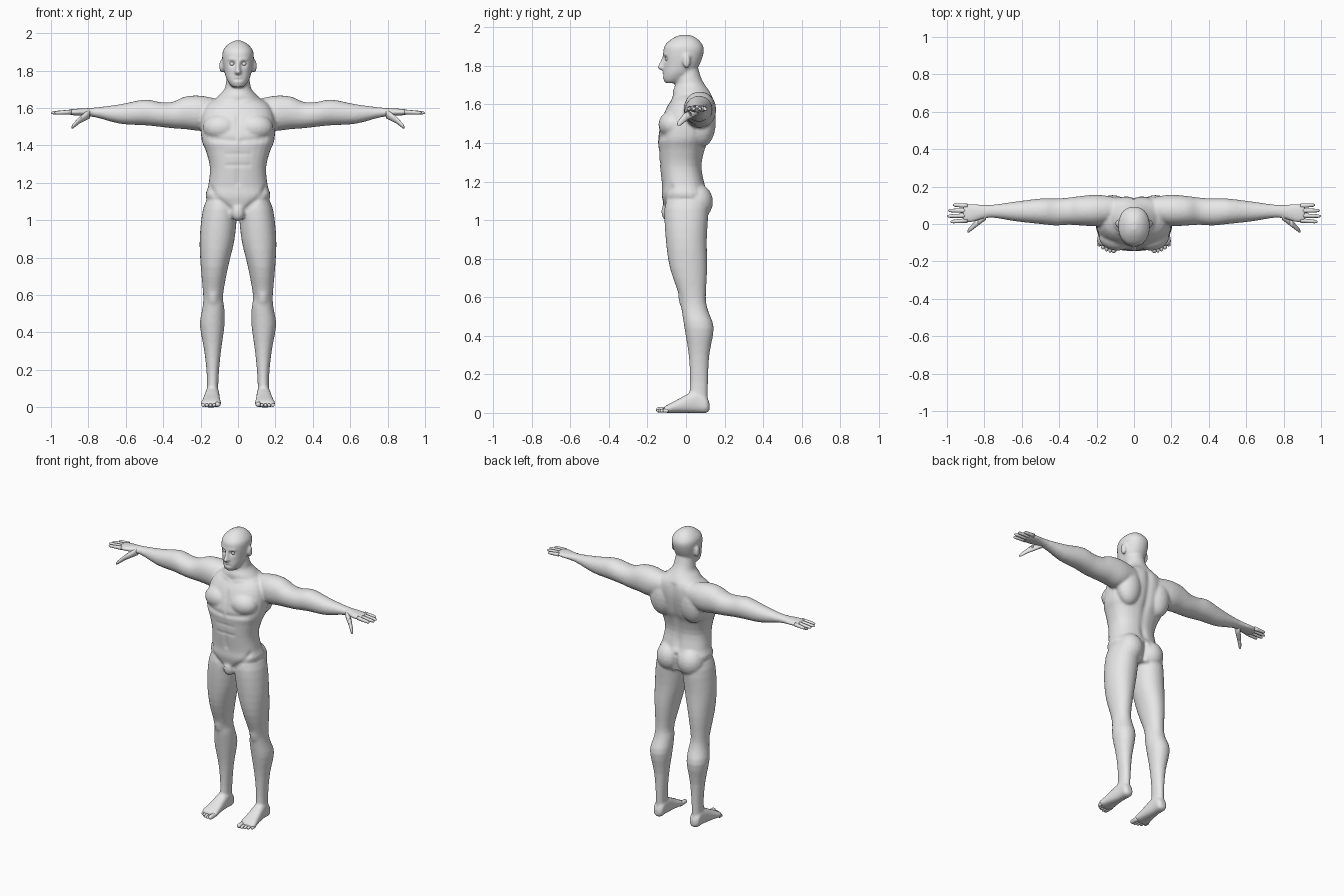
import bpy, bmesh, math
from mathutils import Vector, Matrix

if "Cube" in bpy.data.objects:
    bpy.data.objects.remove(bpy.data.objects["Cube"])

skin = bpy.data.materials.new("light_grey")
skin.diffuse_color = (0.8, 0.8, 0.8, 1)
skin.use_nodes = True
skin.node_tree.nodes["Principled BSDF"].inputs["Base Color"].default_value = skin.diffuse_color
bm = bmesh.new()
BOTH = (1, -1)


def spline(p0, p1, p2, p3, t):
    return [0.5 * (2 * b + (c - a) * t + (2 * a - 5 * b + 4 * c - d) * t * t
            + (3 * b - a - 3 * c + d) * t ** 3) for a, b, c, d in zip(p0, p1, p2, p3)]


def loft(axis, rings, power=2.0, sides=(1,), n=28, steps=3):
    """Skin rounded sections (t, u0, u1, v0, v1) along an axis, for each side."""
    dense = []
    for i in range(len(rings) - 1):
        ends = (rings[max(i - 1, 0)], rings[i], rings[i + 1], rings[min(i + 2, len(rings) - 1)])
        dense += [spline(*ends, k / steps) for k in range(steps)]
    dense.append(rings[-1])
    for s in sides:
        loops = []
        for t, u0, u1, v0, v1 in dense:
            loop = []
            for k in range(n):
                a = math.tau * k / n
                c, d = math.cos(a), math.sin(a)
                u = (u0 + u1) / 2 + (u1 - u0) / 2 * math.copysign(abs(c) ** (2 / power), c)
                v = (v0 + v1) / 2 + (v1 - v0) / 2 * math.copysign(abs(d) ** (2 / power), d)
                x, y, z = {"x": (t, u, v), "y": (u, t, v), "z": (u, v, t)}[axis]
                loop.append(bm.verts.new((s * x, y, z)))
            loops.append(loop)
        faces = [bm.faces.new(loops[0]), bm.faces.new(loops[-1])]
        for l0, l1 in zip(loops, loops[1:]):
            for k in range(n):
                j = (k + 1) % n
                faces.append(bm.faces.new((l0[k], l0[j], l1[j], l1[k])))
        bmesh.ops.recalc_face_normals(bm, faces=faces)


def trunk(rings, power=2.0):
    """Upright symmetric part from (z, half width, front, back)."""
    loft("z", [(z, -w, w, f, b) for z, w, f, b in rings], power)


def ball(pos, radii, sides=BOTH):
    for s in sides:
        m = Matrix.Translation((s * pos[0], pos[1], pos[2])) @ Matrix.Diagonal((*radii, 1))
        bmesh.ops.create_uvsphere(bm, u_segments=20, v_segments=12, radius=1, matrix=m)


def digit(axis, a, b, r0, r1):
    """Tapered digit with a rounded tip, from a to b, on both sides."""
    rings = []
    for t in (0, .3, .6, .85, .95, .99, 1):
        x, y, z = Vector(a).lerp(Vector(b), t)
        r = (r0 + (r1 - r0) * t) * math.sqrt(1 - max(0, (t - .8) / .205) ** 2)
        along, u = (x, y) if axis == "x" else (y, x)
        rings.append((along, u - r, u + r, z - r, z + r))
    loft(axis, rings, 2, BOTH, 12, 1)


def finish(name):
    """Turn the collected parts into a smooth object."""
    global bm
    mesh = bpy.data.meshes.new(name)
    bm.to_mesh(mesh)
    bm.free()
    bm = bmesh.new()
    mesh.materials.append(skin)
    mesh.polygons.foreach_set("use_smooth", [True] * len(mesh.polygons))
    obj = bpy.data.objects.new(name, mesh)
    bpy.context.collection.objects.link(obj)
    return obj


# Torso with chest, shoulder blades, buttocks and groin
trunk([(1.02, .10, -.10, .10), (1.12, .172, -.125, .12), (1.18, .16, -.125, .10),
       (1.28, .15, -.136, .082), (1.37, .172, -.142, .10), (1.43, .195, -.145, .125),
       (1.54, .197, -.12, .147), (1.62, .165, -.078, .145), (1.67, .08, -.02, .12)], 2.4)
ball((.09, -.068, 1.495), (.098, .075, .075))
ball((.115, .085, 1.51), (.085, .07, .13))
ball((.08, .055, 1.095), (.085, .085, .095))
ball((0, -.093, 1.045), (.038, .035, .05), (1,))

# Neck and sloping shoulders
trunk([(1.60, .16, -.06, .14), (1.66, .11, -.07, .126), (1.70, .073, -.056, .10),
       (1.74, .064, -.05, .078), (1.82, .05, -.03, .055)])

# Head, nose and ears
trunk([(1.711, .028, -.106, -.04), (1.728, .045, -.117, -.005), (1.76, .063, -.118, .03),
       (1.80, .074, -.116, .067), (1.87, .084, -.118, .092), (1.91, .079, -.108, .086),
       (1.945, .048, -.067, .054), (1.961, .015, -.03, .018)], 2.2)
trunk([(1.85, .009, -.123, -.09), (1.81, .012, -.141, -.09), (1.792, .019, -.149, -.09),
       (1.778, .013, -.134, -.09)])
ball((.088, .003, 1.825), (.012, .021, .037))

# Arms down to the palms: (x, front, back, bottom, top)
loft("x", [(.08, .02, .14, 1.52, 1.64), (.19, -.01, .156, 1.48, 1.665),
           (.28, -.008, .15, 1.487, 1.662), (.35, -.004, .141, 1.492, 1.633),
           (.42, -.008, .136, 1.50, 1.632), (.50, 0, .136, 1.508, 1.645),
           (.63, .014, .12, 1.516, 1.62), (.77, .034, .102, 1.552, 1.602),
           (.87, .008, .107, 1.56, 1.596), (.914, .013, .099, 1.567, 1.59)], 2.1, BOTH)

# Legs: (z, inner, outer, front, back)
loft("z", [(1.14, .02, .15, -.09, .09), (1.06, .005, .187, -.112, .115),
           (.9, .018, .205, -.105, .108), (.75, .053, .199, -.083, .11),
           (.6, .08, .186, -.032, .103), (.53, .073, .19, -.022, .115),
           (.44, .072, .204, -.008, .144), (.3, .091, .18, .014, .121),
           (.16, .104, .166, .021, .114), (.05, .106, .168, .012, .112)], 2.1, BOTH)

# Feet: (y, inner, outer, bottom, top)
loft("y", [(.122, .12, .152, .015, .05), (.105, .102, .17, 0, .085), (.05, .1, .174, 0, .115),
           (-.05, .094, .19, 0, .066), (-.1, .089, .2, 0, .04), (-.118, .1, .18, .008, .026)],
     2.5, BOTH)

# Fuse the parts into one smooth skin
body = finish("body")
fuse = body.modifiers.new("fuse", "REMESH")
fuse.mode = "VOXEL"
fuse.voxel_size = 0.008
soft = body.modifiers.new("soften", "SMOOTH")
soft.factor, soft.iterations = 0.5, 4
graph = bpy.context.evaluated_depsgraph_get()
mesh = bpy.data.meshes.new_from_object(body.evaluated_get(graph))
body.modifiers.clear()
body.data = mesh
count = len(mesh.vertices)
flat, flat_n = [0.0] * (3 * count), [0.0] * (3 * count)
mesh.vertices.foreach_get("co", flat)
mesh.vertex_normals.foreach_get("vector", flat_n)
bands = {}
for i in range(0, 3 * count, 3):
    bands.setdefault(int(flat[i + 2] * 50), []).append(i)
rest = list(flat)


def stroke(a, b, r, h):
    """Raise or carve the skin along a line, mirrored."""
    a, b = Vector(a), Vector(b)
    ab = b - a
    low, high = min(a.z, b.z) - 2.5 * r, max(a.z, b.z) + 2.5 * r
    for band in range(int(low * 50), int(high * 50) + 1):
        for i in bands.get(band, ()):
            if abs(rest[i]) > max(a.x, b.x) + 2.5 * r:
                continue
            p = Vector((abs(rest[i]), rest[i + 1], rest[i + 2])) - a
            t = max(0, min(1, p.dot(ab) / ab.length_squared))
            d = (p - ab * t).length / r
            if d < 2.5:
                push = h * math.exp(-d * d)
                for k in range(i, i + 3):
                    flat[k] += flat_n[k] * push


# Face: eye sockets, brows, then lips around the mouth line
stroke((.03, -.112, 1.837), (.036, -.112, 1.837), .015, -.012)
stroke((.014, -.12, 1.857), (.05, -.105, 1.86), .008, .005)
for i, h in enumerate((.005, -.005, .005)):
    z = 1.742 + .01 * i
    stroke((0, -.12, z), (.016, -.117, z), .006, h)
# Chest, belly and groin creases
stroke((0, -.12, 1.57), (0, -.13, 1.2), .014, -.006)
stroke((.02, -.145, 1.425), (.15, -.12, 1.435), .015, -.006)
for z in (1.355, 1.295):
    stroke((0, -.14, z), (.06, -.13, z), .01, -.003)
stroke((.045, -.11, 1.06), (.15, -.08, 1.17), .016, -.007)
# Spine and buttock cleft
stroke((0, .15, 1.62), (0, .085, 1.19), .022, -.01)
stroke((0, .12, 1.14), (0, .1, 1.02), .014, -.016)
# Collar bones and kneecaps
stroke((.012, -.078, 1.632), (.16, -.035, 1.655), .011, .006)
stroke((.133, -.03, .59), (.133, -.028, .575), .024, .008)

mesh.vertices.foreach_set("co", flat)
mesh.update()
mesh.polygons.foreach_set("use_smooth", [True] * len(mesh.polygons))
if not mesh.materials:
    mesh.materials.append(skin)

# Fingers and thumbs
for i in range(4):
    tip = 1 - .011 * (i - 1.3) ** 2
    digit("x", (.89, .019 + .026 * i, 1.579), (tip, .012 + .03 * i, 1.574), .0125, .009)
digit("x", (.79, .05, 1.572), (.862, -.014, 1.526), .026, .017)
digit("x", (.835, .01, 1.547), (.89, -.04, 1.496), .02, .012)
finish("fingers")

# Toes
for i in range(5):
    x, r = .108 + .0195 * i, .0155 if i == 0 else .0105
    digit("y", (x, -.09, r + .002), (x, -.155 + .0022 * i * i, r), r, r * .9)
finish("toes")

# Eyeballs
ball((.032, -.096, 1.837), (.0125, .0125, .0125))
finish("eyes")
